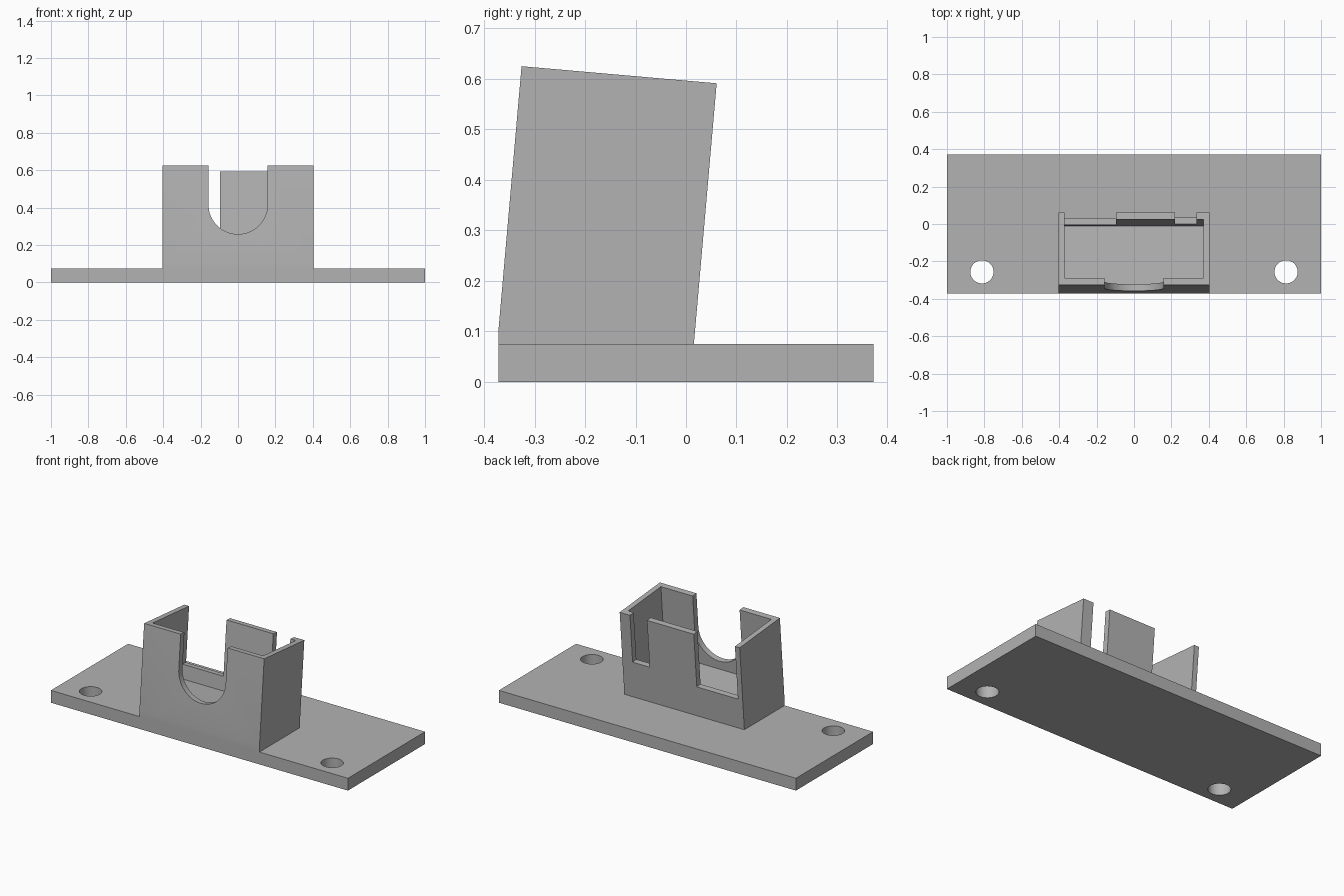
import bpy
import bmesh
from math import radians, pi, sin, cos
from mathutils import Matrix, Vector

cube = bpy.data.objects.get("Cube")
if cube:
    bpy.data.objects.remove(cube, do_unlink=True)

GREY = (0.45, 0.45, 0.45, 1)
grey = bpy.data.materials.new("plain grey")
grey.use_nodes = True
grey.diffuse_color = GREY
grey.node_tree.nodes["Principled BSDF"].inputs["Base Color"].default_value = GREY

# Holder frame: origin on its lower front edge, leaning back
FRONT, DEPTH, HEIGHT, HALF = -0.371, 0.388, 0.519, 0.404
BASE_TOP, WALL, FLOOR, INNER = 0.075, 0.036, 0.10, 0.372
TILT = Matrix.Translation((0, FRONT, 0.108)) @ Matrix.Rotation(radians(-5), 4, "X")


def prism(name, points, sweep, matrix=Matrix()):
    """Closed solid made by sweeping a flat outline along a vector."""
    bm = bmesh.new()
    face = bm.faces.new([bm.verts.new(p) for p in points])
    swept = bmesh.ops.extrude_face_region(bm, geom=[face])["geom"]
    verts = [g for g in swept if isinstance(g, bmesh.types.BMVert)]
    bmesh.ops.translate(bm, verts=verts, vec=Vector(sweep))
    bmesh.ops.transform(bm, matrix=matrix, verts=bm.verts)
    bmesh.ops.recalc_face_normals(bm, faces=bm.faces)
    mesh = bpy.data.meshes.new(name)
    bm.to_mesh(mesh)
    bm.free()
    mesh.materials.append(grey)
    obj = bpy.data.objects.new(name, mesh)
    bpy.context.collection.objects.link(obj)
    return obj


def block(name, x, y, z, matrix=Matrix()):
    outline = [(x[0], y[0], z[0]), (x[1], y[0], z[0]), (x[1], y[1], z[0]), (x[0], y[1], z[0])]
    return prism(name, outline, (0, 0, z[1] - z[0]), matrix)


def combine(target, other, operation):
    """Apply a boolean and discard the helper solid."""
    mod = target.modifiers.new(operation, "BOOLEAN")
    mod.operation, mod.solver, mod.object = operation, "EXACT", other
    bpy.ops.object.select_all(action="DESELECT")
    bpy.context.view_layer.objects.active = target
    target.select_set(True)
    bpy.ops.object.modifier_apply(modifier=mod.name)
    bpy.data.objects.remove(other, do_unlink=True)


# Mounting plate
bracket = block("mounting_bracket", (-1, 1), (FRONT, -FRONT), (0, BASE_TOP))

# Leaning holder body, filled down into the plate
corners = [TILT @ Vector((-HALF, u, v)) for u, v in
           ((0, 0), (0, HEIGHT), (DEPTH, HEIGHT), (DEPTH, 0))]
feet = [Vector((-HALF, y, 0.03)) for y in (corners[3].y, FRONT)]
body = prism("holder_body", corners + feet, (2 * HALF, 0, 0))
combine(bracket, body, "UNION")

# Open cavity
cavity = block("cavity_cutter", (-INNER, INNER), (WALL, DEPTH - WALL), (FLOOR, 1), TILT)
combine(bracket, cavity, "DIFFERENCE")

# Wide and narrow cut-outs in the back wall
for left, right, bottom in ((-INNER, -0.095, 0.186), (0.22, 0.335, 0.223)):
    cutter = block("back_cutter", (left, right), (0.3, 0.5), (bottom, 1), TILT)
    combine(bracket, cutter, "DIFFERENCE")

# Round-bottomed notch in the front wall
R, CENTRE, STEPS = 0.158, 0.309, 32
arc = [(R * cos(pi + pi * i / STEPS), -0.1, CENTRE + R * sin(pi + pi * i / STEPS))
       for i in range(STEPS + 1)]
notch = prism("notch_cutter", arc + [(R, -0.1, 1), (-R, -0.1, 1)], (0, 0.2, 0), TILT)
combine(bracket, notch, "DIFFERENCE")

# Screw holes
for side in (-1, 1):
    ring = [(side * 0.813 + 0.062 * cos(2 * pi * i / 48),
             -0.256 + 0.062 * sin(2 * pi * i / 48), -0.1) for i in range(48)]
    combine(bracket, prism("hole_cutter", ring, (0, 0, 0.3)), "DIFFERENCE")

bpy.ops.object.shade_smooth_by_angle(angle=radians(20))
